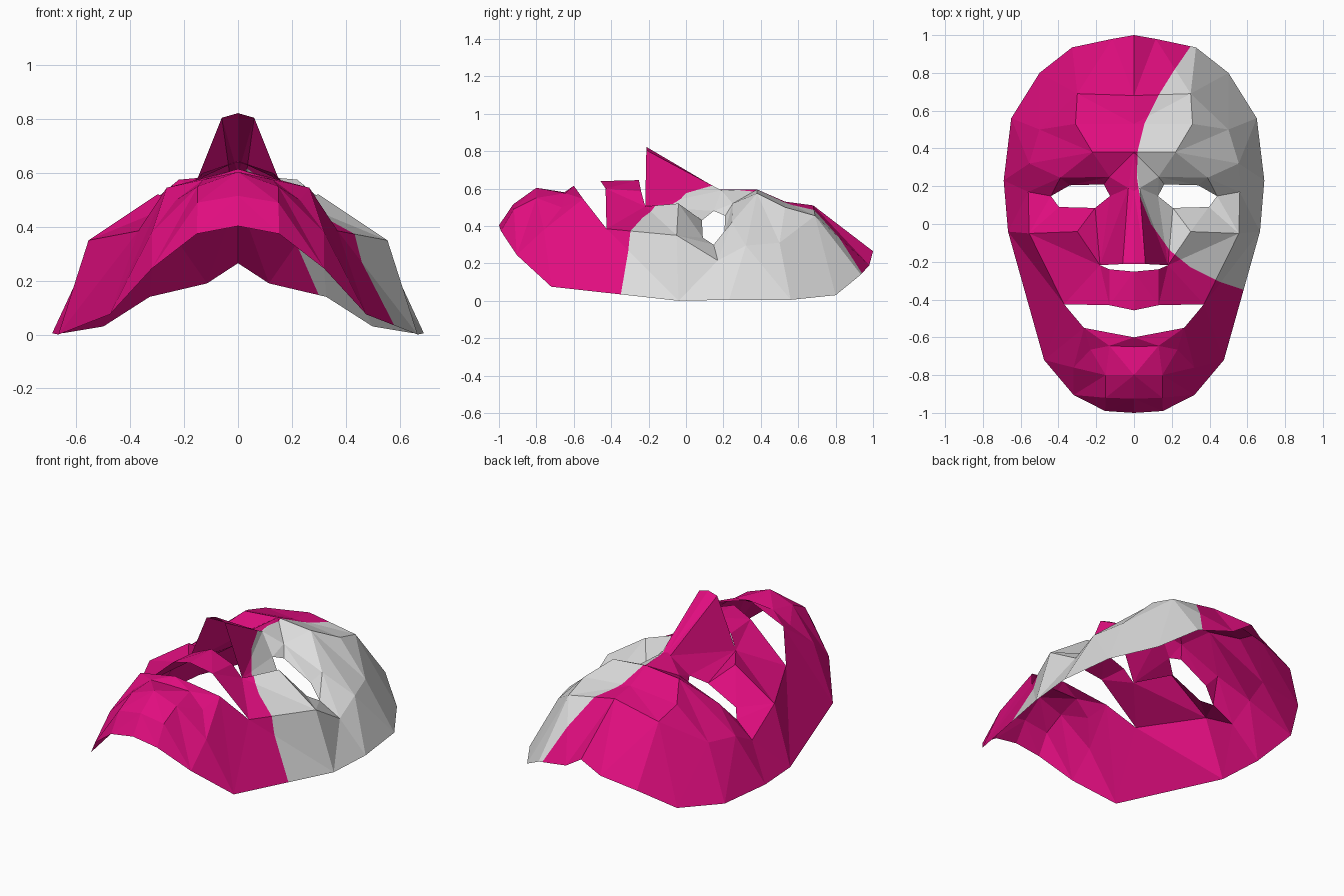
import bpy
from mathutils import Vector
from mathutils.bvhtree import BVHTree
from mathutils.geometry import delaunay_2d_cdt

if "Cube" in bpy.data.objects:
    bpy.data.objects.remove(bpy.data.objects["Cube"])

# Right half of the mask, as short named groups of points
RIM = dict(
    top=(0, 1, .265), top1=(.115, .98, .19), top2=(.328, .935, .14), top3=(.5, .8, .03),
    side1=(.65, .56, .005), side2=(.69, .23, .005), side3=(.667, -.04, 0),
    jaw=(.476, -.72, .075), chin2=(.32, -.905, .245), chin1=(.153, -.99, .374), chin=(0, -1, .403))
EYE = dict(
    eye_out=(.44, .148, .30), eye_t1=(.34, .205, .36), eye_t2=(.16, .21, .455),
    eye_in=(.127, .148, .48), eye_b2=(.206, .085, .43), eye_b1=(.397, .09, .337))
MOUTH = dict(
    low_mid=(0, -.6, .615), low_side=(.265, -.55, .545), corner=(.37, -.425, .385),
    up_side=(.13, -.43, .6), up_mid=(0, -.457, .64))
NOSTRIL = dict(
    tip=(0, -.211, .822), tip_side=(.06, -.212, .805), wing=(.18, -.218, .505),
    lip_side=(.13, -.24, .585), lip_mid=(0, -.252, .645))
FACE = dict(
    bridge=(0, .175, .595), bridge_side=(.03, .19, .59),
    brow_mid=(0, .38, .595), brow=(.22, .38, .575),
    lid_in=(.13, .25, .52), lid_out=(.39, .245, .42),
    temple=(.555, .32, .295), socket=(.56, .17, .215),
    cheek=(.30, -.04, .52), cheekbone=(.555, -.05, .35),
    fore_mid=(0, .53, .53), fore=(.31, .53, .5), fore_out=(.5, .5, .31),
    crown_mid=(0, .68, .51), crown=(.3, .69, .455),
    chin_top=(0, -.8, .604), chin_top1=(.15, -.8, .55), chin_low=(0, -.925, .515),
    chin_low1=(.15, -.92, .49), chin_out=(.32, -.76, .38),
    lip_fold=(0, -.65, .58), lip_fold1=(.13, -.645, .575), lip_fold2=(.23, -.665, .5))

# Creases that must stay as edges, by region
NOSE_CREASES = ["bridge_side tip_side", "bridge_side wing", "bridge_side lid_in", "wing eye_b2"]
CHEEK_CREASES = ["wing cheek cheekbone", "wing cheekbone corner wing", "cheek eye_b2", "cheek eye_b1",
                 "cheekbone eye_b1", "cheekbone socket eye_out", "socket temple"]
BROW_CREASES = ["lid_in brow lid_out temple", "lid_in lid_out", "brow_mid brow temple",
                "brow fore crown top2", "fore_mid fore fore_out", "crown_mid crown"]
CHIN_CREASES = ["lip_side up_side", "lip_fold lip_fold1 lip_fold2 low_side",
                "chin_top chin_top1 chin_out jaw", "chin_low chin_low1 chin2",
                "lip_fold1 chin_top1 chin_low1 chin1"]

# Outline of the pale patch, seen from above
PATCH = [(.34, 1.02), (.296, .935), (.21, .81), (.135, .69), (.055, .53), (.02, .39), (.015, .25),
         (.03, .15), (.09, 0), (.19, -.14), (.3, -.23), (.45, -.305), (.6, -.355), (.85, -.4), (.85, 1.02)]


def inside(p, poly):
    """Even-odd test in the plan view."""
    hit = False
    for a, b in zip(poly, poly[1:] + poly[:1]):
        if (a[1] > p[1]) != (b[1] > p[1]):
            if p[0] < a[0] + (b[0] - a[0]) * (p[1] - a[1]) / (b[1] - a[1]):
                hit = not hit
    return hit


def centre(verts, face):
    return sum((Vector(verts[i][:2]) for i in face), Vector((0, 0))) / len(face)


def triangulate(points, edges):
    out = delaunay_2d_cdt([Vector(p[:2]) for p in points], edges, [], 0, 1e-5)
    return out[0], out[2], out[3]


def material(name, rgb):
    m = bpy.data.materials.new(name)
    m.diffuse_color = (*rgb, 1)
    m.use_nodes = True
    m.node_tree.nodes["Principled BSDF"].inputs["Base Color"].default_value = m.diffuse_color
    return m


# Half surface: triangulate between rim, holes and creases
named = {**RIM, **EYE, **MOUTH, **NOSTRIL, **FACE}
index = {n: i for i, n in enumerate(named)}
points = list(named.values())
chains = [list(RIM)] + [list(h) + [list(h)[0]] for h in (EYE, MOUTH, NOSTRIL)]
chains += [c.split() for c in NOSE_CREASES + CHEEK_CREASES + BROW_CREASES + CHIN_CREASES]
edges = [(index[a], index[b]) for c in chains for a, b in zip(c, c[1:])]
v2, tris, orig = triangulate(points, edges)
half = [(v.x, v.y, points[o[0]][2] if o else .4) for v, o in zip(v2, orig)]
holes = [list(h.values()) for h in (EYE, MOUTH, NOSTRIL)]
tris = [t for t in tris if inside(centre(half, t), list(RIM.values()))
        and not any(inside(centre(half, t), h) for h in holes)]

# Mirror to the full face
n = len(half)
full = half + [(-x, y, z) for x, y, z in half]
tris = [list(t) for t in tris] + [[i + n for i in reversed(t)] for t in tris]
tree = BVHTree.FromPolygons([Vector(p) for p in full], tris)


def height(x, y):
    """Height of the mask at a plan position, or None off the mask."""
    for dx, dy in ((0, 0), (-1e-3, 0), (1e-3, 0), (0, -1e-3), (0, 1e-3)):
        hit = tree.ray_cast(Vector((x + dx, y + dy, 5)), Vector((0, 0, -1)))[0]
        if hit:
            return hit.z
    return None


# Cut the patch outline into the surface
m = len(full)
edges = [(t[k], t[k - 1]) for t in tris for k in range(3)]
edges += [(m + i, m + (i + 1) % len(PATCH)) for i in range(len(PATCH))]
v2, cut, orig = triangulate(full + PATCH, edges)
verts = []
for v, o in zip(v2, orig):
    known = [i for i in o if i < m]
    verts.append((v.x, v.y, full[known[0]][2] if known else height(v.x, v.y) or 0))
faces = []
for t in cut:
    c = centre(verts, t)
    if tree.ray_cast(Vector((c.x, c.y, 5)), Vector((0, 0, -1)))[0]:
        faces.append(t)

# Mask object, keeping only points that belong to a face
used = sorted({i for f in faces for i in f})
remap = {old: new for new, old in enumerate(used)}
mesh = bpy.data.meshes.new("face_mask")
mesh.from_pydata([verts[i] for i in used], [], [[remap[i] for i in f] for f in faces])
mesh.materials.append(material("magenta", (.74, .004, .21)))
mesh.materials.append(material("pale grey", (.72, .72, .72)))

# Faces inside the outline take the pale colour
for p in mesh.polygons:
    p.material_index = int(inside(p.center, PATCH))
    p.use_smooth = False
mask = bpy.data.objects.new("face_mask", mesh)
bpy.context.collection.objects.link(mask)
